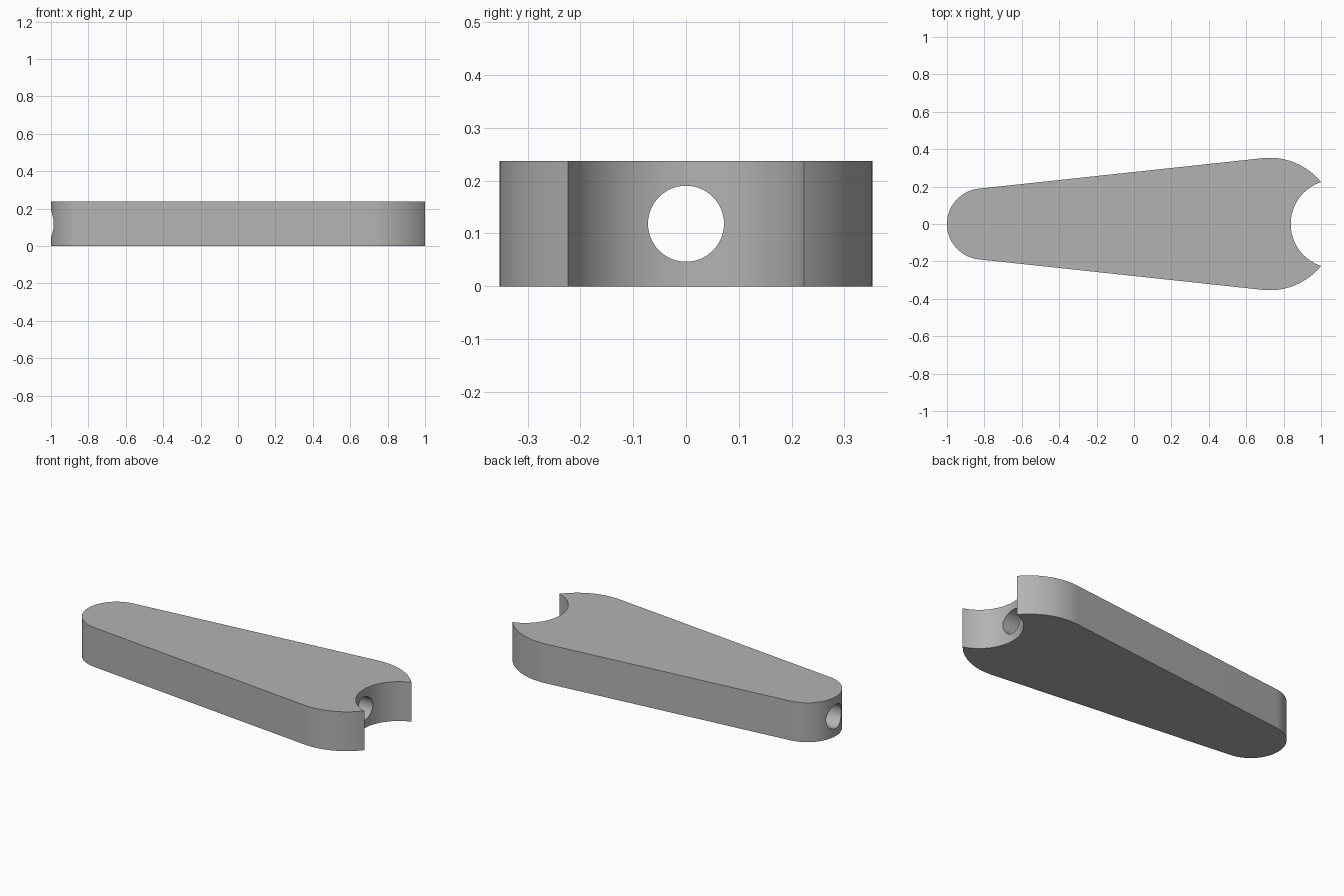
import bpy, bmesh, math

if "Cube" in bpy.data.objects:
    bpy.data.objects.remove(bpy.data.objects["Cube"])

H = 0.237                                   # thickness
SMALL_X, SMALL_R = -0.81, 0.19              # narrow rounded end
BIG_X, BIG_R = 0.726, 0.354                 # wide rounded end
NOTCH_X, NOTCH_R = 1.074, 0.236             # round notch in the wide end
TIP_Y = 0.224                               # notch corner half-width
HOLE_R, HOLE_Z = 0.072, 0.1185


def arc(cx, r, a0, a1, n):
    return [(cx + r * math.cos(a0 + (a1 - a0) * i / n),
             r * math.sin(a0 + (a1 - a0) * i / n)) for i in range(n + 1)]


# Outline: wide-end arcs, tangent flanks, narrow end, notch
tangent = math.pi / 2 + math.asin((BIG_R - SMALL_R) / (BIG_X - SMALL_X))
tip = math.asin(TIP_Y / BIG_R)
notch = math.asin(TIP_Y / NOTCH_R)
outline = arc(BIG_X, BIG_R, tip, tangent, 24)
outline += arc(SMALL_X, SMALL_R, tangent, 2 * math.pi - tangent, 48)
outline += arc(BIG_X, BIG_R, -tangent, -tip, 24)
outline += arc(NOTCH_X, NOTCH_R, math.pi + notch, math.pi - notch, 48)[1:-1]

# Arm body: extruded outline
bm = bmesh.new()
base = bm.faces.new([bm.verts.new((x, y, 0)) for x, y in outline])
ext = bmesh.ops.extrude_face_region(bm, geom=[base])
bmesh.ops.translate(bm, vec=(0, 0, H),
                    verts=[v for v in ext["geom"] if isinstance(v, bmesh.types.BMVert)])
bmesh.ops.recalc_face_normals(bm, faces=bm.faces[:])
mesh = bpy.data.meshes.new("arm")
bm.to_mesh(mesh)
bm.free()
arm = bpy.data.objects.new("arm", mesh)
bpy.context.collection.objects.link(arm)

grey = bpy.data.materials.new("grey")
grey.diffuse_color = (0.45, 0.45, 0.45, 1)
grey.use_nodes = True
grey.node_tree.nodes["Principled BSDF"].inputs["Base Color"].default_value = grey.diffuse_color
mesh.materials.append(grey)

# Lengthwise bore
bpy.ops.mesh.primitive_cylinder_add(vertices=64, radius=HOLE_R, depth=3,
                                    location=(0, 0, HOLE_Z), rotation=(0, math.pi / 2, 0))
cutter = bpy.context.object
cutter.name = "bore_cutter"
cutter.hide_render = True
cutter.data.materials.append(grey)

bpy.ops.object.select_all(action='DESELECT')
arm.select_set(True)
bpy.context.view_layer.objects.active = arm
cut = arm.modifiers.new("bore", 'BOOLEAN')
cut.operation = 'DIFFERENCE'
cut.solver = 'EXACT'
cut.object = cutter
bpy.ops.object.modifier_apply(modifier=cut.name)
bpy.data.objects.remove(cutter)
bpy.ops.object.shade_smooth_by_angle(angle=math.radians(30))
